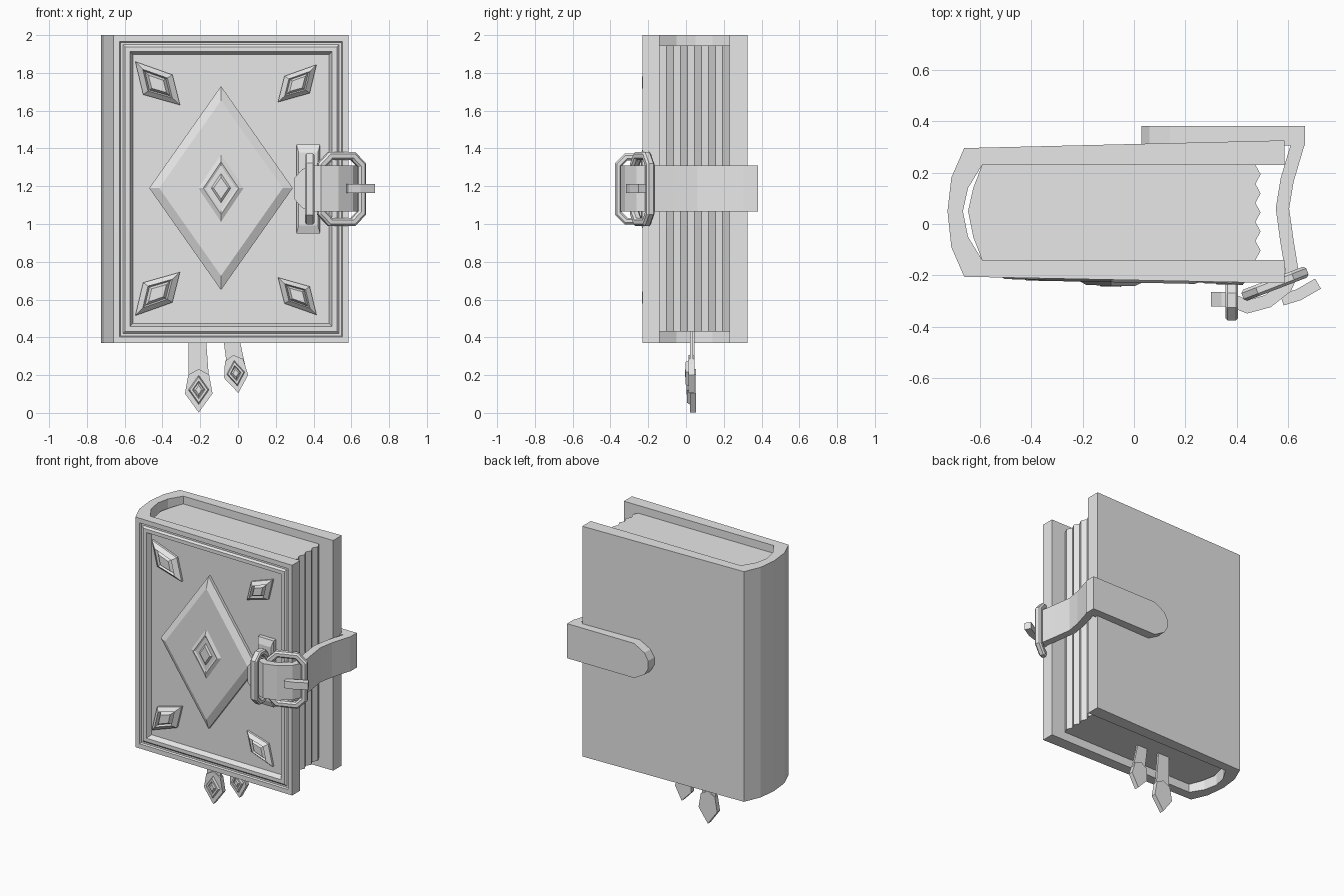
import bpy, bmesh, math
from mathutils import Matrix, Vector

if "Cube" in bpy.data.objects:
    bpy.data.objects.remove(bpy.data.objects["Cube"])

grey = bpy.data.materials.new("plain_grey")
grey.use_nodes = True
grey.diffuse_color = (0.8, 0.8, 0.8, 1)
grey.node_tree.nodes["Principled BSDF"].inputs["Base Color"].default_value = (0.8, 0.8, 0.8, 1)


def finish(name, bm):
    bmesh.ops.recalc_face_normals(bm, faces=bm.faces)
    mesh = bpy.data.meshes.new(name)
    bm.to_mesh(mesh)
    bm.free()
    mesh.materials.append(grey)
    obj = bpy.data.objects.new(name, mesh)
    bpy.context.collection.objects.link(obj)
    return obj


def loft(bm, rings, caps=True, closed=False):
    """Join rings of points with quads."""
    rows = [[bm.verts.new(p) for p in ring] for ring in rings]
    pairs = list(zip(rows, rows[1:])) + ([(rows[-1], rows[0])] if closed else [])
    for a, b in pairs:
        for i in range(len(a)):
            j = (i + 1) % len(a)
            bm.faces.new((a[i], a[j], b[j], b[i]))
    if caps:
        bm.faces.new(rows[0])
        bm.faces.new(rows[-1])


def prism(name, pts, axis, lo, hi):
    place = {"z": lambda u, v, w: (u, v, w), "y": lambda u, v, w: (u, w, v)}[axis]
    bm = bmesh.new()
    loft(bm, [[place(u, v, w) for u, v in pts] for w in (lo, hi)])
    return finish(name, bm)


def band(path, thick):
    """Outline of a strip of even thickness along a path."""
    pts = [Vector(p) for p in path]
    left, right = [], []
    for i, p in enumerate(pts):
        d = (pts[min(i + 1, len(pts) - 1)] - pts[max(i - 1, 0)]).normalized()
        n = Vector((-d.y, d.x)) * thick / 2
        left.append(p + n)
        right.append(p - n)
    return [tuple(p) for p in left + right[::-1]]


def panel_y(x):
    return -0.218 - 0.02 * x + 0.035


def boss(name, centre, outline, levels, base=panel_y):
    """Stepped ornament: levels are (scale, height) pairs."""
    cx, cz = centre
    bm = bmesh.new()
    loft(bm, [[(cx + u * s, base(cx + u * s) - h, cz + v * s) for u, v in outline]
              for s, h in levels])
    return finish(name, bm)


def frame(name, hw, hh, thick, cut, depth, matrix):
    """Rectangular ring with cut corners and a bevelled section."""
    def ring(inset, w):
        a, b, c = hw - inset, hh - inset, cut - inset * 0.55
        pts = [(a, b - c), (a - c, b), (c - a, b), (-a, b - c),
               (-a, c - b), (c - a, -b), (a - c, -b), (a, c - b)]
        return [matrix @ Vector((u, w, v)) for u, v in pts]
    e, d = thick * 0.25, depth / 2
    section = [(0, -d + e), (e, -d), (thick - e, -d), (thick, -d + e),
               (thick, d - e), (thick - e, d), (e, d), (0, d - e)]
    bm = bmesh.new()
    loft(bm, [ring(i, w) for i, w in section], caps=False, closed=True)
    return finish(name, bm)


# Cover: one wrapped profile with a moulded, recessed front
outer = [(0.585, 0.325), (-0.66, 0.295), (-0.71, 0.18), (-0.725, 0.05),
         (-0.71, -0.09), (-0.66, -0.205), (0.585, -0.23)]
spine = [(-0.59, -0.14), (-0.645, -0.05), (-0.665, 0.05), (-0.645, 0.14), (-0.59, 0.23)]
bm = bmesh.new()
loft(bm, [[(x, y, z) for x, y in outer + [(0.585, -0.14)] + spine + [(0.585, 0.23)]]
          for z in (0.37, 2.0)])
bmesh.ops.recalc_face_normals(bm, faces=bm.faces)
front = min(bm.faces, key=lambda f: f.calc_center_median().y - f.calc_area())
for f in bm.faces:
    if f.normal.y < -0.9 and f.calc_center_median().y < -0.2:
        front = f
for width, depth in [(0.033, 0), (0.005, -0.012), (0.012, 0), (0.012, 0.012),
                     (0.025, 0), (0.016, -0.035)]:
    bmesh.ops.inset_region(bm, faces=[front], thickness=width, depth=depth,
                           use_even_offset=True)
finish("cover", bm)

# Page block with a wavy fore-edge
count = 10
edge = [(0.492 if i % 2 else 0.472, -0.14 + 0.37 * i / count) for i in range(count + 1)]
inner = [(x + 0.02 * (abs(x) > 0.6), y) for x, y in spine]
prism("pages", edge + inner[::-1], "z", 0.43, 1.945)

# Central lozenge and its gem
lozenge = [(1, 0), (0, 1.42), (-1, 0), (0, -1.42)]
middle = (-0.09, 1.19)
boss("lozenge_plate", middle, [(0.38 * u, 0.38 * v) for u, v in lozenge],
     [(1, -0.01), (1, 0.02), (0.86, 0.045)])
boss("lozenge_gem", middle, [(0.13 * u, 0.136 * v) for u, v in lozenge],
     [(1, 0.04), (0.72, 0.058), (0.62, 0.052), (0.4, 0.052), (0.3, 0.062)])

# Corner studs, mirrored to point at each corner
stud = [(-0.117, 0.12), (0.08, 0.05), (0.12, -0.11), (-0.075, -0.055)]
for side, x, size in (("right", -0.427, 1), ("left", 0.315, 0.86)):
    for level, z in (("upper", 1.74), ("lower", 0.635 if side == "right" else 0.622)):
        mx, mz = (1 if x < 0 else -1), (1 if z > 1 else -1)
        boss(f"{level}_{side}_stud", (x, z),
             [(u * mx * size, v * mz * size) for u, v in stud],
             [(1, -0.01), (1, 0.015), (0.66, 0.04), (0.56, 0.02), (0.4, 0.042)])

# Strap: plate on the back, curved band round the fore-edge, tip in the keeper
zlo, zhi = 1.065, 1.31
prism("strap_back", [(0.665, zlo), (0.14, zlo), (0.06, 1.11), (0.03, 1.16), (0.03, 1.215),
                     (0.06, 1.265), (0.14, zhi), (0.665, zhi)], "y", 0.305, 0.38)
prism("strap_band", band([(0.638, 0.35), (0.638, 0.315), (0.595, 0.17), (0.577, 0.06),
                          (0.595, -0.07), (0.615, -0.19), (0.59, -0.245), (0.52, -0.3),
                          (0.44, -0.322), (0.385, -0.298)], 0.052), "z", zlo, zhi)
prism("strap_tip", [(0.4, zlo), (0.34, 1.085), (0.3, 1.13), (0.3, 1.245),
                    (0.34, 1.29), (0.4, zhi)], "y", -0.32, -0.265)

# Buckle: keeper plate, keeper loop, tilted ring and prong
boss("keeper_plate", (0.372, 1.185), [(0.062, 0.235), (-0.062, 0.235),
     (-0.062, -0.235), (0.062, -0.235)], [(1, -0.01), (1, 0.03), (0.82, 0.045)])
frame("keeper_loop", 0.078, 0.187, 0.035, 0.05, 0.05,
      Matrix.Translation((0.38, -0.297, 1.185)) @ Matrix.Rotation(math.pi / 2, 4, "Z"))
frame("buckle_ring", 0.135, 0.195, 0.042, 0.06, 0.045,
      Matrix.Translation((0.548, -0.232, 1.185)) @ Matrix.Rotation(math.radians(21), 4, "Z"))
prism("buckle_prong", band([(0.575, -0.295), (0.64, -0.275), (0.715, -0.232)], 0.045),
      "z", 1.163, 1.213)

# Two bookmark ribbons with pointed ends and small diamonds
tag = [(-0.055, 0.08), (0, 0.11), (0.055, 0.08), (0.073, -0.02), (0, -0.12), (-0.073, -0.02)]
for name, x, z, size, lean, y in (("long", -0.208, 0.122, 1, 0, 0.035),
                                  ("short", -0.012, 0.21, 0.88, 0.13, 0.028)):
    turn = Matrix.Rotation(lean, 2)

    def leaned(pts):
        return [tuple(turn @ Vector(p) * size) for p in pts]

    end = [(x + u, z + v) for u, v in leaned(tag)]
    prism(f"{name}_ribbon_end", end, "y", y - 0.015, y + 0.018)
    prism(f"{name}_ribbon", [(x - 0.055 * size, z + 0.05), (x + 0.055 * size, z + 0.05),
                             (x + 0.035 - lean / 5, 0.44), (x - 0.055 - lean / 8, 0.44)],
          "y", y - 0.006, y + 0.01)
    boss(f"{name}_ribbon_diamond", (x, z), leaned([(0.056 * u, 0.056 * v) for u, v in lozenge]),
         [(1, 0), (0.85, 0.018), (0.6, 0.018), (0.5, 0.012), (0.3, 0.02)],
         base=lambda _x, y=y: y - 0.012)
